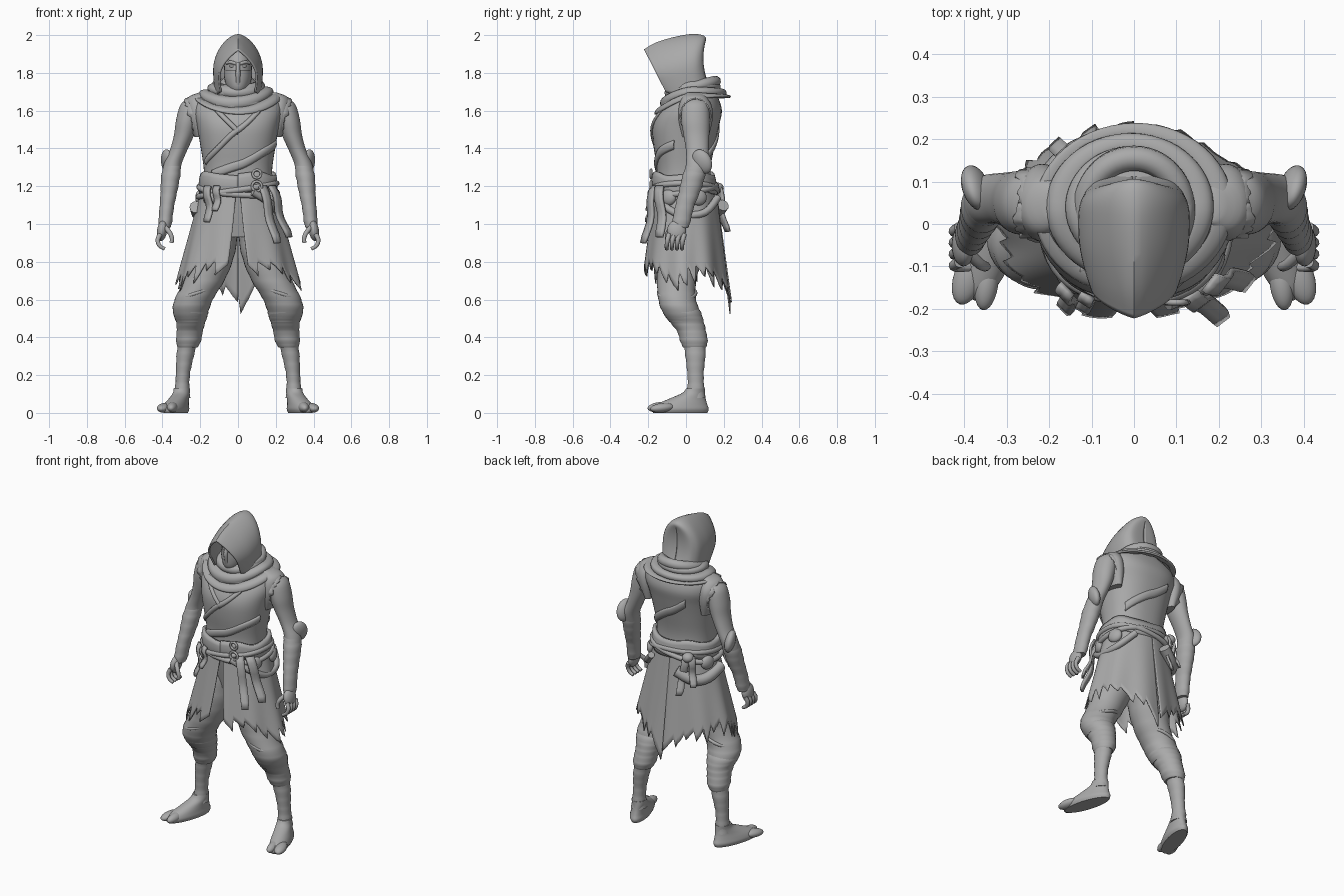
import bpy, bmesh, math, random
from mathutils import Vector

random.seed(4)
cube = bpy.data.objects.get("Cube")
if cube:
    bpy.data.objects.remove(cube, do_unlink=True)
grey = bpy.data.materials.new("plain grey")
grey.use_nodes = True
grey.diffuse_color = (0.4, 0.4, 0.4, 1)
grey.node_tree.nodes["Principled BSDF"].inputs["Base Color"].default_value = grey.diffuse_color


def pick(obj):
    bpy.ops.object.select_all(action="DESELECT")
    obj.select_set(True)
    bpy.context.view_layer.objects.active = obj


def finish(obj, mirror=False, thick=0):
    """Shared material, shading, thickness and mirroring."""
    obj.data.materials.clear()
    obj.data.materials.append(grey)
    pick(obj)
    bpy.ops.object.shade_smooth_by_angle(angle=math.radians(45))
    if thick:
        solid = obj.modifiers.new("thickness", "SOLIDIFY")
        solid.thickness, solid.offset = thick, 0
    if mirror:
        obj.modifiers.new("mirror", "MIRROR")


def grid(name, rows, wrap=False, caps=False, **opts):
    """Skin a list of equally long point rows."""
    n, last = len(rows[0]), (len(rows) - 1) * len(rows[0])
    faces = [(i * n + j, i * n + (j + 1) % n, (i + 1) * n + (j + 1) % n, (i + 1) * n + j)
             for i in range(len(rows) - 1) for j in range(n if wrap else n - 1)]
    if caps:
        faces += [tuple(range(n)), tuple(range(last, last + n))]
    data = bpy.data.meshes.new(name)
    data.from_pydata([p for row in rows for p in row], [], faces)
    bm = bmesh.new()
    bm.from_mesh(data)
    bmesh.ops.recalc_face_normals(bm, faces=bm.faces)
    bm.to_mesh(data)
    bm.free()
    obj = bpy.data.objects.new(name, data)
    bpy.context.collection.objects.link(obj)
    finish(obj, **opts)


def smooth(rows, steps=4):
    """Catmull-Rom resampling of rows of numbers."""
    pad = [rows[0]] + list(rows) + [rows[-1]]
    out = []
    for a, b, c, d in zip(pad, pad[1:], pad[2:], pad[3:]):
        for t in (k / steps for k in range(steps)):
            out.append([q + t * (r - p) / 2 + t * t * (p - 2.5 * q + 2 * r - s / 2)
                        + t ** 3 * (3 * (q - r) + s - p) / 2 for p, q, r, s in zip(a, b, c, d)])
    return out + [list(rows[-1])]


def around(n):
    return [math.tau * i / n for i in range(n)]


def oval(t, a, b, square=1):
    """Rounded outline; angle zero is the front, positive to the left."""
    s, c = math.sin(t), -math.cos(t)
    return Vector((math.copysign(a * abs(s) ** square, s), math.copysign(b * abs(c) ** square, c), 0))


def loft(name, rows, turn=0, wrinkle=0, square=1, n=32, **opts):
    """Stack of level ovals: x, y, z, half width, half depth."""
    rings = []
    for i, (x, y, z, a, b) in enumerate(smooth(rows)):
        puff = 1 + wrinkle * math.sin(i * 2.1)
        ring = [oval(t, a * puff, b * puff, square) for t in around(n)]
        for p in ring:
            p.xy = (x + p.x * math.cos(turn) - p.y * math.sin(turn), y + p.x * math.sin(turn) + p.y * math.cos(turn))
            p.z = z
        rings.append(ring)
    grid(name, rings, wrap=True, caps=True, **opts)


def tube(name, pts, radius, closed=False, taper=1, **opts):
    curve = bpy.data.curves.new(name, "CURVE")
    curve.dimensions = "3D"
    curve.bevel_depth, curve.bevel_resolution, curve.use_fill_caps = radius, 3, True
    pts = pts if closed else smooth(pts)
    line = curve.splines.new("POLY")
    line.points.add(len(pts) - 1)
    line.use_cyclic_u = closed
    for i, (p, q) in enumerate(zip(line.points, pts)):
        p.co, p.radius = (*q, 1), 1 + (taper - 1) * i / len(pts)
    obj = bpy.data.objects.new(name, curve)
    bpy.context.collection.objects.link(obj)
    pick(obj)
    bpy.ops.object.convert(target="MESH")
    finish(bpy.context.object, **opts)


def ball(name, centre, size, turn=(0, 0, 0), **opts):
    bpy.ops.mesh.primitive_uv_sphere_add(segments=24, ring_count=14, location=centre, rotation=turn, scale=size)
    bpy.context.object.name = name
    bpy.ops.object.transform_apply()
    finish(bpy.context.object, **opts)


# Torso in a sleeveless wrapped vest
body = [(0, 0, .93, .13, .11), (0, .01, 1.08, .185, .15), (0, -.01, 1.2, .18, .145), (0, -.012, 1.3, .182, .143),
        (0, -.01, 1.42, .2, .163), (0, 0, 1.52, .218, .175), (0, .025, 1.6, .235, .165),
        (0, .045, 1.67, .22, .125), (0, .045, 1.72, .13, .1), (0, .02, 1.78, .07, .08)]
loft("vest", body, square=.86, n=48)
body_rings = smooth(body)


def on_body(angle, z, out=0):
    lo, hi = next(((p, q) for p, q in zip(body_rings, body_rings[1:]) if q[2] >= z), body_rings[-2:])
    t = (z - lo[2]) / (hi[2] - lo[2])
    _, y, _, a, b = [p + t * (q - p) for p, q in zip(lo, hi)]
    return oval(angle, a + out, b + out, .86) + Vector((0, y, z))


def band(name, path, width, out=0, thick=.01):
    """Cloth strip lying on the vest along (angle, height) points."""
    grid(name, [[on_body(a, z + width * k / 2, out + .007 * (1 - k * k)) for k in (-1, -.5, 0, .5, 1)]
                for a, z in smooth(path, 8)], thick=thick)


band("lapel_left", [(.5, 1.62), (.1, 1.52), (-.5, 1.4), (-1.1, 1.33)], .03)
band("lapel_right", [(-.5, 1.62), (-.1, 1.52), (0, 1.49)], .03)
band("belly_wrap", [(1.3, 1.42), (.7, 1.38), (0, 1.31), (-.8, 1.26)], .045)
band("back_strap", [(2.3, 1.34), (3, 1.43), (3.6, 1.53)], .05)
band("waist_sash", [(i * math.pi / 6, 1.215 + .012 * math.sin(i * 2)) for i in range(13)], .1, .012, .02)
for k, tilt in enumerate((.035, -.03)):
    tube("belt_cord_%d" % k, [on_body(t, 1.18 + tilt * math.sin(t + k), .024) for t in around(48)], .016, closed=True)

# Armholes with frayed edges
loft("shoulder_cap", [(.2, .05, 1.46, .03, .07), (.212, .05, 1.55, .056, .09), (.218, .05, 1.62, .06, .088),
                      (.21, .045, 1.67, .055, .065), (.18, .045, 1.695, .03, .04)], mirror=True)
hem = []
for t in around(42):
    rim = Vector((.243 + .024 * math.cos(t), .05 + .08 * math.sin(t), 1.575 + .095 * math.cos(t)))
    hem.append([rim - Vector((.04, 0, 0)), rim + Vector((random.uniform(0, .025), 0, -.006))])
grid("frayed_armhole", hem + hem[:1], thick=.008, mirror=True)

# Arms, bracers and elbow guards
loft("arm", [(.235, .05, 1.665, .03, .035), (.25, .05, 1.63, .055, .068), (.268, .05, 1.55, .06, .075),
             (.286, .055, 1.47, .053, .068), (.315, .06, 1.39, .046, .06), (.345, .058, 1.32, .047, .058),
             (.355, .045, 1.26, .049, .056)], mirror=True)
loft("wrapped_bracer", [(.347, .055, 1.31, .046, .055), (.357, .04, 1.25, .05, .06), (.366, .018, 1.17, .044, .056),
                        (.377, -.008, 1.09, .038, .05), (.385, -.025, 1.01, .036, .048),
                        (.388, -.03, .98, .03, .042)], wrinkle=.03, mirror=True)
ball("elbow_guard", (.373, .085, 1.33), (.03, .053, .068), (.4, .2, -.4), mirror=True)

# Hands
ball("palm", (.402, -.05, .965), (.027, .05, .056), (0, -.15, 0), mirror=True)
for k in range(4):
    y = -.09 + .027 * k
    tube("finger_%d" % k, [(.412, y, .945), (.425, y - .008, .915), (.415, y - .012, .885), (.388, y - .012, .868)],
         .0135, taper=.7, mirror=True)
tube("thumb", [(.388, -.07, .985), (.362, -.095, .955), (.35, -.1, .925), (.352, -.1, .9)], .014, taper=.75, mirror=True)

# Legs: baggy trousers, cuffs and wrapped shins
loft("trouser_leg", [(.09, 0, 1.08, .1, .12), (.105, -.015, .95, .105, .125), (.138, -.035, .82, .115, .12),
                     (.18, -.05, .7, .108, .104), (.23, -.048, .61, .102, .1), (.25, -.03, .545, .096, .1),
                     (.25, 0, .48, .076, .088)], wrinkle=.015, mirror=True)
loft("knee_cuff", [(.245, -.03, .58, .07, .08), (.25, -.02, .53, .092, .1), (.25, .005, .48, .077, .09),
                   (.256, .03, .43, .069, .076), (.262, .042, .38, .066, .073), (.267, .046, .345, .052, .06)],
     wrinkle=.02, mirror=True)
loft("shin_wrap", [(.267, .045, .37, .05, .058), (.28, .05, .3, .046, .053), (.29, .05, .22, .038, .044),
                   (.295, .052, .15, .037, .043), (.297, .05, .08, .044, .052)], wrinkle=.03, mirror=True)
tube("thigh_fold", [oval(t, .1, .098) + Vector((.218, -.047, .635 - .035 * math.sin(t))) for t in around(36)],
     .01, closed=True, mirror=True)

# Split toed shoes
loft("shoe", [(.33, -.03, 0, .05, .15), (.33, -.03, .02, .058, .157), (.326, -.022, .045, .054, .14),
              (.313, .008, .075, .047, .1), (.3, .04, .105, .043, .062), (.298, .05, .13, .042, .05)],
     turn=.3, mirror=True)
ball("big_toe", (.348, -.14, .03), (.028, .064, .027), (.1, 0, .12), mirror=True)
ball("small_toes", (.39, -.125, .027), (.035, .068, .025), (.1, 0, .32), mirror=True)

# Torn skirt, open at the front, with long tatters behind
for name, side in (("skirt_left", 1), ("skirt_right", -1)):
    columns, tear, depth = [], 0, .08
    for i in range(73):
        u = i / 72
        tear += random.uniform(.1, .3)
        if tear > 1:
            tear, depth = 0, random.uniform(.04, .12)
        low = .8 - depth * tear - .07 * math.exp(-((u - .36) * 9) ** 2) - .17 * u ** 4
        column = []
        for k in range(15):
            z = 1.21 + (low - 1.21) * k / 14
            t = (1.21 - z) / .5
            start = .04 + .16 * t
            angle = start + (math.pi - start) * u
            fold = 1 + .03 * t * math.sin(angle * 9 + side)
            p = oval(angle, (.185 + .13 * t) * fold, (.155 + (.075 if u < .5 else .062) * t) * fold)
            column.append((side * p.x, p.y, z))
        columns.append(column)
    grid(name, columns, thick=.006)

# Draped scarf around neck and shoulders
drape = []
for v in (k / 24 for k in range(25)):
    ring = []
    for t in around(56):
        puff = .02 * abs(math.sin(math.pi * (2.6 * v + .25 * math.sin(t + .5)))) ** .7
        p = oval(t, .095 + .12 * v + puff, .1 + .08 * v + puff)
        front = max(0, math.cos(t))
        ring.append((p.x, p.y + .035, 1.745 - .085 * v - (.02 + .07 * v) * front ** 1.5 + puff * .6))
    drape.append(ring)
grid("draped_scarf", drape, wrap=True, thick=.012)
tube("scarf_roll", [oval(t, .115, .12) + Vector((0, .035, 1.725 - .03 * math.cos(t))) for t in around(48)], .03, closed=True)

# Hood: arches from brow to nape; apex y z, base y z, half width, sag, apex roundness
arches = [(-.22, 1.92, -.105, 1.7, .1, 0, 1.15), (-.16, 1.955, -.075, 1.69, .114, 0, 1.2),
          (-.07, 1.983, -.02, 1.68, .128, 0, 1.35), (.02, 2, .05, 1.68, .128, 0, 1.5),
          (.075, 1.998, .1, 1.69, .108, .015, 1.7), (.1, 1.985, .125, 1.7, .075, .025, 1.8),
          (.098, 1.965, .13, 1.71, .002, .025, 1.8)]
hood = []
for ty, tz, by, bz, wide, sag, power in smooth(arches):
    row = []
    for s in (j / 18 - 1 for j in range(37)):
        h = 1 - abs(s) ** power
        x = wide * math.copysign(math.sin(min(1, abs(s) * 1.4) * math.pi / 2), s) * (1 - .1 * abs(s) ** 4)
        row.append((x, by + (ty - by) * h - sag * 4 * h * (1 - h), bz + (tz - bz) * h))
    hood.append(row)
grid("hood", hood, thick=.01)

# Face with a cloth mask
ball("head", (0, -.02, 1.82), (.074, .095, .115))
loft("face_mask", [(0, -.03, 1.68, .03, .06), (0, -.035, 1.72, .056, .082), (0, -.03, 1.77, .072, .094),
                   (0, -.025, 1.815, .074, .1)])
tube("nose", [(0, -.108, 1.855), (0, -.119, 1.825), (0, -.124, 1.795), (0, -.11, 1.74)], .011, taper=1.2)
tube("brow", [(.008, -.108, 1.847), (.035, -.102, 1.856), (.062, -.078, 1.853)], .009, mirror=True)
ball("eye", (.03, -.1, 1.835), (.016, .009, .007), mirror=True)

# Belt gear: pouches, roll, rings, knot and hanging straps
for k, angle in enumerate((-.75, 1.05, 1.9, -1.9)):
    ball("belt_pouch_%d" % k, on_body(angle, 1.14, .022), (.045, .025, .042), (0, 0, angle))
tube("bed_roll", [on_body(a, z, .04) for a, z in ((-1.4, 1.09), (-1.9, 1.05), (-2.4, 1.05), (-2.9, 1.1))], .034)
tube("hip_cord", [on_body(a, z, .04) for a, z in ((.3, 1.17), (.8, 1.11), (1.4, 1.05), (2, 1.06), (2.6, 1.14))], .02)
for z, r in ((1.265, .022), (1.2, .026)):
    tube("belt_ring", [(.1 + r * math.cos(t), -.185, z + r * math.sin(t)) for t in around(20)], .007, closed=True)
ball("back_knot", (-.13, .165, 1.19), (.035, .035, .03))
for name, top, low, wide in (("front_tie_right", (-.16, -.155), (-.155, -.195, 1.01), .022),
                             ("front_tie_short", (-.11, -.17), (-.115, -.195, 1.07), .018),
                             ("front_tie_left", (.13, -.17), (.205, -.215, .9), .024),
                             ("hip_tie_left", (.18, -.14), (.265, -.13, .93), .026),
                             ("back_tie_long", (-.12, .17), (-.1, .21, .96), .022),
                             ("back_tie_short", (-.15, .16), (-.18, .18, 1.02), .02)):
    top, low = Vector((*top, 1.2)), Vector(low)
    across = Vector((-top.y, top.x, 0)).normalized() * wide
    grid(name, [[top.lerp(low, i / 8) + Vector((top.x, top.y, 0)) * .05 * math.sin(i) + across * k
                 for k in (-1, -.2, .2, 1 - .4 * (i == 8))] for i in range(9)], thick=.014)
